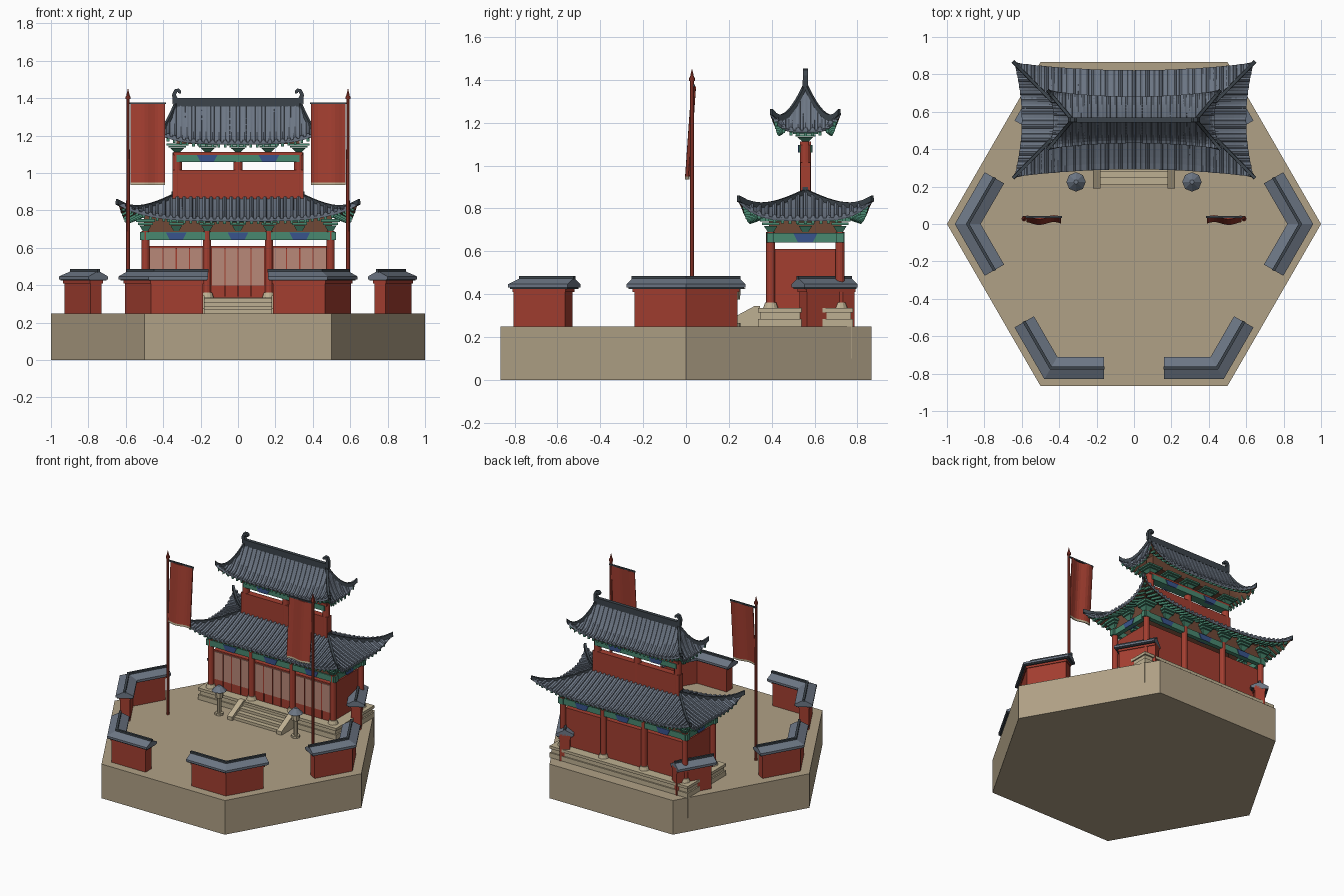
import bpy, bmesh, math
from mathutils import Vector

if "Cube" in bpy.data.objects:
    bpy.data.objects.remove(bpy.data.objects["Cube"])


def mat(name, r, g, b):
    m = bpy.data.materials.new(name)
    m.diffuse_color = [((c / 255 + 0.055) / 1.055) ** 2.4 for c in (r, g, b)] + [1]
    m.use_nodes = True
    m.node_tree.nodes["Principled BSDF"].inputs["Base Color"].default_value = m.diffuse_color
    return m


TAN = mat("tan ground", 176, 161, 134)
STONE = mat("pale stone", 190, 176, 146)
RED = mat("red paint", 163, 62, 48)
PINK = mat("faded panel", 184, 136, 120)
GREEN = mat("green beam", 72, 136, 112)
BLUE = mat("blue panel", 56, 84, 140)
TILE = mat("grey tile", 108, 118, 132)
DARK = mat("dark ridge", 60, 68, 75)
BROWN = mat("brown timber", 112, 72, 54)

parts = {}


def part(name, material):
    if name not in parts:
        parts[name] = (bmesh.new(), material)
    return parts[name][0]


def prism(bm, ring_a, ring_b):
    a = [bm.verts.new(p) for p in ring_a]
    b = [bm.verts.new(p) for p in ring_b]
    n = len(a)
    bm.faces.new(a)
    bm.faces.new(b[::-1])
    for i in range(n):
        bm.faces.new((a[i], b[i], b[(i + 1) % n], a[(i + 1) % n]))


def box(bm, x0, x1, y0, y1, z0, z1):
    c = [(x0, y0), (x1, y0), (x1, y1), (x0, y1)]
    prism(bm, [(x, y, z0) for x, y in c], [(x, y, z1) for x, y in c])


def cyl(bm, x, y, z0, z1, r0, r1, n=10, rot=0.0):
    ring = [(math.cos(rot + i * math.tau / n), math.sin(rot + i * math.tau / n)) for i in range(n)]
    prism(bm, [(x + r0 * c, y + r0 * s, z0) for c, s in ring], [(x + r1 * c, y + r1 * s, z1) for c, s in ring])


def sweep(bm, path, profile):
    """Sweep a (side, up) profile along a path, mitred in plan."""
    path = [Vector(p) for p in path]
    rings = []
    for i, p in enumerate(path):
        d = [(path[j + 1] - path[j]).to_2d().normalized() for j in (i - 1, i) if 0 <= j < len(path) - 1]
        m = (d[0] + d[-1]).normalized()
        k = 1 / max(0.3, m.dot(d[0]))
        rings.append([bm.verts.new((p.x + m.y * a * k, p.y - m.x * a * k, p.z + u)) for a, u in profile])
    n = len(profile)
    bm.faces.new(rings[0])
    bm.faces.new(rings[-1][::-1])
    for r, q in zip(rings, rings[1:]):
        for i in range(n):
            bm.faces.new((r[i], q[i], q[(i + 1) % n], r[(i + 1) % n]))


def rect(h, z0, z1):
    return [(-h, z0), (h, z0), (h, z1), (-h, z1)]


CY = 0.557  # centre line of the hall


def roof(name, X, Y, rx, inset, ze, zt, lift, power, gap):
    """Curved hip roof with swept corners, tile ribs, rafters and hip ridges."""
    def P(k, s, w, dz=0.0):
        A, B, ra, rb = (X, Y, rx, 0) if k % 2 == 0 else (Y, X, 0, rx)
        a = s * (A + (ra - A) * w)
        b = B + (rb - B) * w - inset * (1 - s * s) * (1 - w)
        z = ze + (zt - ze) * w ** power + lift * abs(s) ** 4 * (1 - w) ** 3 + dz
        x, y = [(a, -b), (b, a), (-a, b), (-b, -a)][k]
        return (x, CY + y, z)

    bm = bmesh.new()
    nu, nv = 24, 8
    for k in range(4):
        g = [[bm.verts.new(P(k, 2 * i / nu - 1, j / nv)) for i in range(nu + 1)] for j in range(nv + 1)]
        for j in range(nv):
            for i in range(nu):
                bm.faces.new((g[j][i], g[j][i + 1], g[j + 1][i + 1], g[j + 1][i]))
    bmesh.ops.remove_doubles(bm, verts=bm.verts, dist=1e-4)
    me = bpy.data.meshes.new(name)
    bm.to_mesh(me)
    bm.free()
    me.materials.append(TILE)
    me.materials.append(BROWN)
    ob = bpy.data.objects.new(name, me)
    bpy.context.collection.objects.link(ob)
    sol = ob.modifiers.new("thickness", 'SOLIDIFY')
    sol.thickness, sol.offset, sol.material_offset = 0.014, -1, 1

    tile = part(name + "_tile_ribs", TILE)
    rafter = part(name + "_rafters", GREEN)
    hip = part(name + "_hip_ridges", DARK)
    shape = [(-.011, -.006), (.011, -.006), (.009, .008), (0, .013), (-.009, .008)]
    for k in range(4):
        A, ra = (X, rx) if k % 2 == 0 else (Y, 0)
        n = int(A / gap)
        for i in range(-n, n + 1):
            a = i * gap
            end = 1 if abs(a) <= ra else (A - abs(a)) / (A - ra)
            if end < 0.06:
                continue

            def at(w, dz):
                return P(k, max(-1, min(1, a / max(1e-6, A + (ra - A) * w))), w, dz)
            sweep(tile, [at(end * 0.985 * j / 8, 0) for j in range(9)], shape)
            e = min(end * 0.8, 0.35)
            sweep(rafter, [at(0.03 + e * j / 3, -0.021) for j in range(4)], rect(.007, -.008, .007))
        # hip ridge with upturned tip
        path = [P(k, 1, j / 10) for j in range(11)]
        tip = Vector(path[0]) + (Vector(path[0]) - Vector(path[1])) * 0.25
        sweep(hip, [tip] + path, [(-.01, -.012), (.01, -.012), (.008, .016), (-.008, .016)])
    box(hip, -rx - .015, rx + .015, CY - .013, CY + .013, zt - .02, zt + .025)


# hexagonal ground block
cyl(part("ground_block", TAN), 0, 0, 0, 0.25, 1, 1, 6)

# corner walls with little tiled roofs
R = 0.889
corner = [Vector((R * math.cos(i * math.pi / 3), R * math.sin(i * math.pi / 3), 0)) for i in range(6)]
for i in range(6):
    c = corner[i]
    before = (corner[i - 1] - c).normalized()
    after = (corner[(i + 1) % 6] - c).normalized()

    def run(length):
        p = [c + before * length, c, c + after * length]
        return p[:2] if i == 1 else p[1:] if i == 2 else p
    sweep(part("corner_walls", RED), run(.258), rect(.034, .25, .445))
    sweep(part("corner_wall_trim", RED), run(.264), rect(.040, .41, .435))
    sweep(part("corner_wall_roofs", TILE), run(.285),
          [(-.06, .432), (.06, .432), (.06, .447), (0, .477), (-.06, .447)])
    sweep(part("corner_wall_ridges", DARK), run(.288), rect(.008, .468, .486))
    sweep(part("corner_wall_eaves", DARK), run(.28), rect(.052, .425, .434))

# stone platform, stairs and corner posts
st = part("platform", STONE)
box(st, -.56, .56, .335, .78, .25, .285)
box(st, -.55, .55, .345, .77, .285, .315)
box(st, -.56, .56, .335, .78, .315, .335)
for j in range(4):
    box(part("stairs", STONE), -.18, .18, .21 + .035 * j, .345, .25, .27 + .02 * j)
cheek = [(.19, .25), (.345, .25), (.345, .345), (.32, .345), (.19, .275)]
for s in (-1, 1):
    prism(part("stair_cheeks", STONE), [(s * .18, y, z) for y, z in cheek], [(s * .22, y, z) for y, z in cheek])
    box(part("platform_corner_posts", STONE), s * .548 - .008, s * .548 + .008, .757, .773, .1, .26)

# stone lanterns
for x in (-.31, .31):
    st = part("lanterns", STONE)
    cyl(st, x, .225, .25, .265, .03, .03, 8)
    cyl(st, x, .225, .265, .375, .014, .014, 8)
    cyl(st, x, .225, .375, .43, .027, .03, 8)
    cyl(part("lantern_caps", TILE), x, .225, .425, .462, .052, .012, 8)

# lower hall body
box(part("hall_walls", RED), -.48, .48, .405, .71, .33, .61)
for x0, x1 in ((-.47, -.19), (-.14, .14), (.19, .47)):
    box(part("front_panels", PINK), x0, x1, .399, .407, .40, .60)
    for j in range(1, 4):
        xm = x0 + (x1 - x0) * j / 4
        box(part("panel_bars", RED), xm - .003, xm + .003, .396, .4, .34, .60)
for x in (-.495, -.165, .165, .495):
    for y in (.395, .718):
        cyl(part("hall_columns", RED), x, y, .335, .69, .021, .021, 12)
        cyl(part("column_bases", STONE), x, y, .333, .362, .036, .026, 12)

# painted beams with blue panels
gb, bp, bb = part("lower_beams", GREEN), part("blue_panels", BLUE), part("bracket_boards", BROWN)
for y in (.395, .718):
    box(gb, -.525, .525, y - .016, y + .016, .642, .685)
    box(bb, -.5, .5, y - .008, y + .008, .685, .775)
    for x in (-.33, 0, .33):
        pts = [(x - .055, .683), (x + .055, .683), (x + .035, .642), (x - .035, .642)]
        prism(bp, [(a, y - .02, z) for a, z in pts], [(a, y + .02, z) for a, z in pts])
for x in (-.495, .495):
    box(gb, x - .016, x + .016, .375, .74, .642, .685)
    box(bb, x - .008, x + .008, .395, .718, .685, .775)
    pts = [(CY - .055, .683), (CY + .055, .683), (CY + .035, .642), (CY - .035, .642)]
    prism(bp, [(x - .02, a, z) for a, z in pts], [(x + .02, a, z) for a, z in pts])


# stacked roof brackets
def bracket(bm, x, y, z, h, r):
    cyl(bm, x, y, z, z + h * .45, r * .4, r * .9, 4, math.pi / 4)
    box(bm, x - r * .8, x + r * .8, y - r * .8, y + r * .8, z + h * .5, z + h * .7)
    box(bm, x - r, x + r, y - r, y + r, z + h * .75, z + h)


br = part("lower_brackets", GREEN)
for i in range(-3, 4):
    for y in (.395, .718):
        bracket(br, i * .165, y, .69, .065, .05)
for x in (-.495, .495):
    bracket(br, x, CY, .69, .065, .05)

roof("lower_roof", .64, .305, .34, .04, .755, .875, .085, 1.2, .036)

# upper storey: thin screen of posts, panel and beam
up = part("upper_storey", RED)
box(up, -.35, .35, CY - .024, CY + .024, .85, 1.015)
for x in (-.325, 0, .325):
    cyl(up, x, CY, .88, 1.11, .025, .025, 12)
box(up, -.345, .345, CY - .026, CY + .026, 1.097, 1.113)
box(part("upper_beam", GREEN), -.33, .33, CY - .03, CY + .03, 1.06, 1.097)
for x in (-.165, .165):
    pts = [(x - .055, 1.096), (x + .055, 1.096), (x + .035, 1.06), (x - .035, 1.06)]
    prism(bp, [(a, CY - .034, z) for a, z in pts], [(a, CY + .034, z) for a, z in pts])
for i in range(-2, 3):
    bracket(part("upper_brackets", GREEN), i * .162, CY, 1.113, .045, .058)
box(bb, -.33, .33, CY - .035, CY + .035, 1.155, 1.24)

roof("upper_roof", .46, .155, .33, .03, 1.165, 1.375, .08, 1.6, .034)

# curled ridge-end ornaments
hook = [(.305, 1.38), (.35, 1.37), (.352, 1.42), (.34, 1.447), (.318, 1.452), (.304, 1.44),
        (.306, 1.425), (.318, 1.427), (.324, 1.435), (.332, 1.42), (.326, 1.405)]
for s in (-1, 1):
    prism(part("ridge_ornaments", DARK), [(s * x, CY - .012, z) for x, z in hook],
          [(s * x, CY + .012, z) for x, z in hook])

# banners on tall poles
for s in (-1, 1):
    po = part("banner_poles", RED)
    cyl(po, s * .588, .028, .25, 1.4, .010, .009, 8)
    cyl(po, s * .588, .028, 1.395, 1.41, .014, .014, 8)
    cyl(po, s * .588, .028, 1.41, 1.45, .010, .001, 8)
    box(part("banner_bars", DARK), s * .49 - .105, s * .49 + .105, .033, .043, 1.368, 1.378)
    path = [(s * (.39 + .0185 * j), .036 + .008 * math.sin(j * .75), 0) for j in range(11)]
    sweep(part("banner_cloth", RED), path, rect(.003, .95, 1.37))
    sweep(part("banner_fringe", STONE), path, rect(.003, .936, .95))
for name in ("banner_cloth", "banner_fringe"):
    for v in parts[name][0].verts:
        v.co.y += (v.co.z - 1.37) * .07

# turn every collected part into an object
for name, (bm, material) in parts.items():
    bmesh.ops.recalc_face_normals(bm, faces=bm.faces)
    me = bpy.data.meshes.new(name)
    bm.to_mesh(me)
    bm.free()
    me.materials.append(material)
    bpy.context.collection.objects.link(bpy.data.objects.new(name, me))
